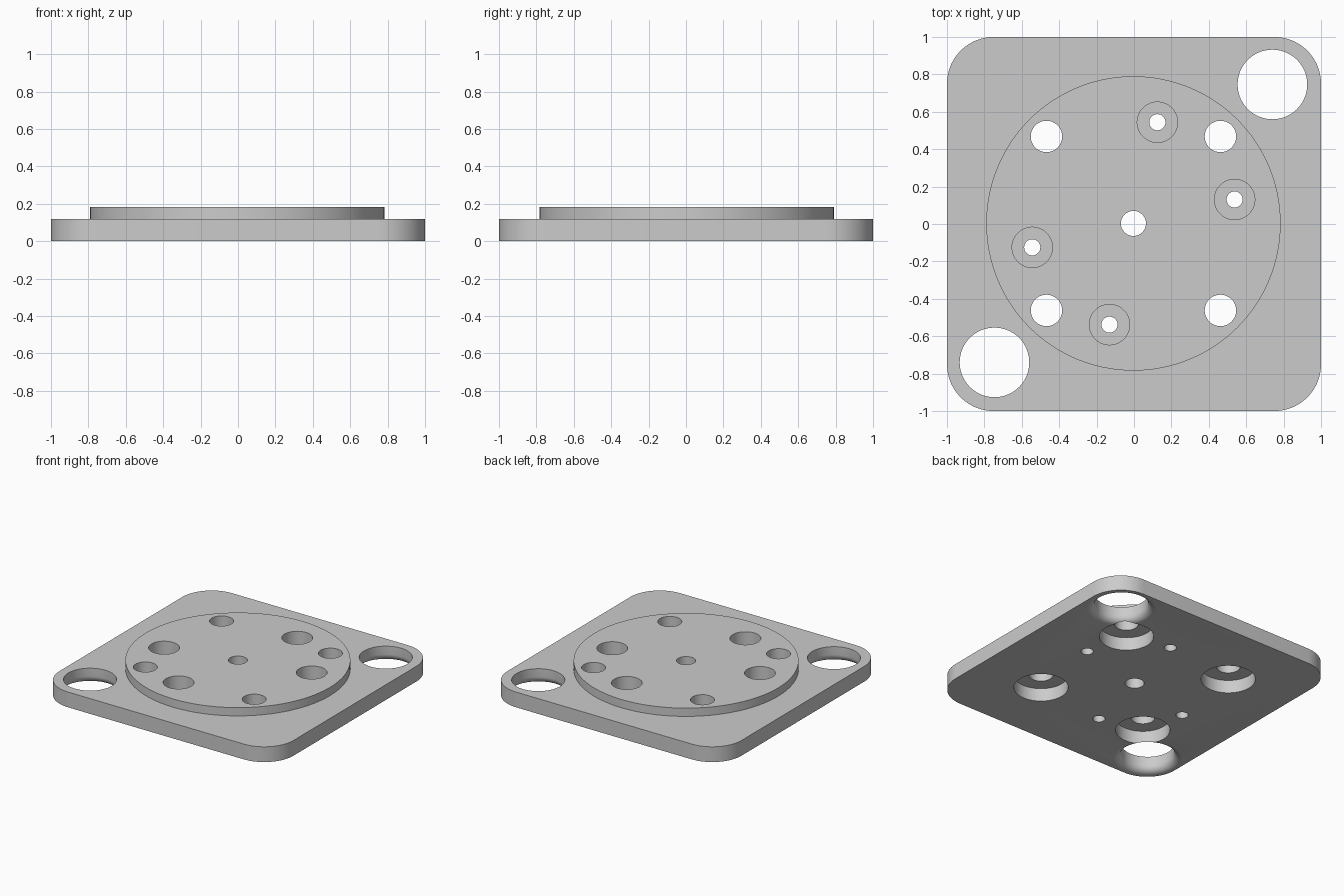
import bpy, bmesh, math
from mathutils import Vector

PLATE_TOP, TOP = 0.118, 0.182
CENTRE = Vector((-0.003, 0.003))
OVER = 0.05          # how far cutters reach past the faces

old = bpy.data.objects.get("Cube")
if old:
    bpy.data.objects.remove(old)

metal = bpy.data.materials.new("grey metal")
metal.use_nodes = True
colour = (0.6, 0.6, 0.6, 1)
metal.diffuse_color = colour
metal.node_tree.nodes["Principled BSDF"].inputs["Base Color"].default_value = colour


def new_object(name, bm):
    bmesh.ops.recalc_face_normals(bm, faces=bm.faces)
    mesh = bpy.data.meshes.new(name)
    bm.to_mesh(mesh)
    bm.free()
    mesh.materials.append(metal)
    obj = bpy.data.objects.new(name, mesh)
    bpy.context.collection.objects.link(obj)
    return obj


def circle(radius, n, centre):
    return [(centre[0] + radius * math.cos(math.tau * i / n),
             centre[1] + radius * math.sin(math.tau * i / n)) for i in range(n)]


def loft(name, layers):
    """Closed solid through (outline, z) layers, bottom to top."""
    bm = bmesh.new()
    rings = [[bm.verts.new((x, y, z)) for x, y in outline] for outline, z in layers]
    n = len(rings[0])
    for low, high in zip(rings, rings[1:]):
        for i in range(n):
            j = (i + 1) % n
            bm.faces.new((low[i], low[j], high[j], high[i]))
    bm.faces.new(rings[0][::-1])
    bm.faces.new(rings[-1])
    return new_object(name, bm)


def boolean(target, other, operation):
    mod = target.modifiers.new(operation.lower(), "BOOLEAN")
    mod.operation, mod.object, mod.solver = operation, other, "EXACT"
    bpy.context.view_layer.objects.active = target
    bpy.ops.object.modifier_apply(modifier=mod.name)
    bpy.data.objects.remove(other)


def drill(profile, centre):
    """Cut a turned hole given by (radius, z) points, bottom to top."""
    cutter = loft("hole_cutter", [(circle(r, 64, centre), z) for r, z in profile])
    boolean(plate, cutter, "DIFFERENCE")


# Square plate with rounded corners
corner, steps = 0.25, 20
outline = []
for q, (sx, sy) in enumerate([(1, 1), (-1, 1), (-1, -1), (1, -1)]):
    for i in range(steps + 1):
        a = (q + i / steps) * math.pi / 2
        outline.append((sx * (1 - corner) + corner * math.cos(a),
                        sy * (1 - corner) + corner * math.sin(a)))
plate = loft("mounting_plate", [(outline, 0), (outline, PLATE_TOP)])

# Raised round disc
rim = circle(0.787, 128, CENTRE)
boolean(plate, loft("raised_disc", [(rim, PLATE_TOP - OVER), (rim, TOP)]), "UNION")

low, high = -OVER, TOP + OVER

# Centre hole
drill([(0.067, low), (0.067, high)], CENTRE)

# Four bolt holes, recessed from below
recess = 0.1
for sx in (-1, 1):
    for sy in (-1, 1):
        drill([(0.19, low), (0.19, recess), (0.084, recess), (0.084, high)],
              CENTRE + Vector((sx, sy)) * 0.465)

# Four small screw holes, recessed from above
floor = TOP - 0.115
for sign in (-1, 1):
    for spot in (Vector((0.128, 0.541)), Vector((0.541, 0.128))):
        drill([(0.043, low), (0.043, floor), (0.108, floor), (0.108, high)],
              CENTRE + sign * spot)

# Two large corner holes, rounded over at the underside
bore, fillet = 0.186, 0.055
curve = [(bore + fillet * (1 - math.sin(a)), fillet * (1 - math.cos(a)))
         for a in (math.pi / 2 * i / 8 for i in range(9))]
for sign in (-1, 1):
    drill([(bore + fillet, low)] + curve + [(bore, high)],
          CENTRE + sign * Vector((0.743, 0.743)))

# Smooth round walls, crisp edges
bpy.ops.object.select_all(action="DESELECT")
plate.select_set(True)
bpy.context.view_layer.objects.active = plate
bpy.ops.object.shade_smooth_by_angle(angle=math.radians(30))
